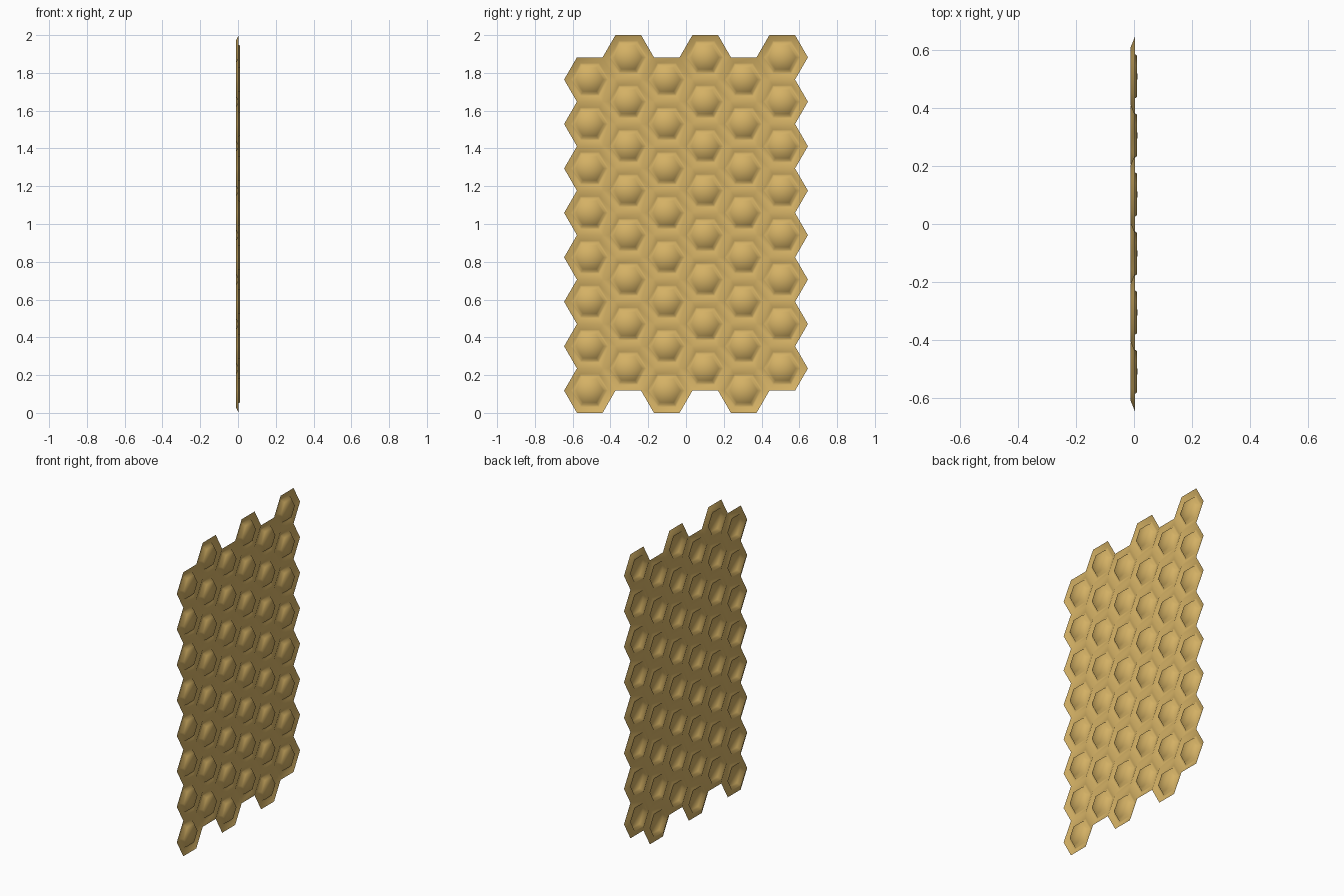
import bpy, bmesh, math

if "Cube" in bpy.data.objects:
    bpy.data.objects.remove(bpy.data.objects["Cube"])

COLS, ROWS = 6, 8
H = 2.0 / (ROWS + 0.5)          # cell height, flat to flat
R = H / math.sqrt(3)            # cell corner radius
# embossed cell profile: (radius fraction, depth x), rim to bump edge
PROFILE = [(1.0, 0.003), (0.74, -0.0115), (0.64, -0.0115), (0.53, 0.0095)]
BUMP_TOP = 0.0115

gold = bpy.data.materials.new("honey_gold")
gold.diffuse_color = (0.66, 0.44, 0.13, 1)
gold.use_nodes = True
gold.node_tree.nodes["Principled BSDF"].inputs["Base Color"].default_value = gold.diffuse_color

bm = bmesh.new()


def add_cell(cy, cz):
    """One hexagonal dish with a raised hexagonal bump, facing +x."""
    rings = []
    for f, x in PROFILE:
        rings.append([bm.verts.new((x, cy + R * f * math.cos(k * math.pi / 3),
                                    cz + R * f * math.sin(k * math.pi / 3)))
                      for k in range(6)])
    for a, b in zip(rings, rings[1:]):
        for k in range(6):
            n = (k + 1) % 6
            bm.faces.new((a[k], a[n], b[n], b[k]))
    # bump cap
    tip = bm.verts.new((BUMP_TOP, cy, cz))
    for k in range(6):
        bm.faces.new((rings[-1][k], rings[-1][(k + 1) % 6], tip))


# staggered columns of cells
for c in range(COLS):
    for r in range(ROWS):
        add_cell((c - (COLS - 1) / 2) * 1.5 * R, H * (r + 0.5 + 0.5 * (c % 2)))

# join neighbouring rims into one sheet
bmesh.ops.remove_doubles(bm, verts=bm.verts, dist=0.0005)
for f in bm.faces:
    f.smooth = True

mesh = bpy.data.meshes.new("honeycomb_panel")
bm.to_mesh(mesh)
bm.free()
mesh.materials.append(gold)
panel = bpy.data.objects.new("honeycomb_panel", mesh)
bpy.context.collection.objects.link(panel)
